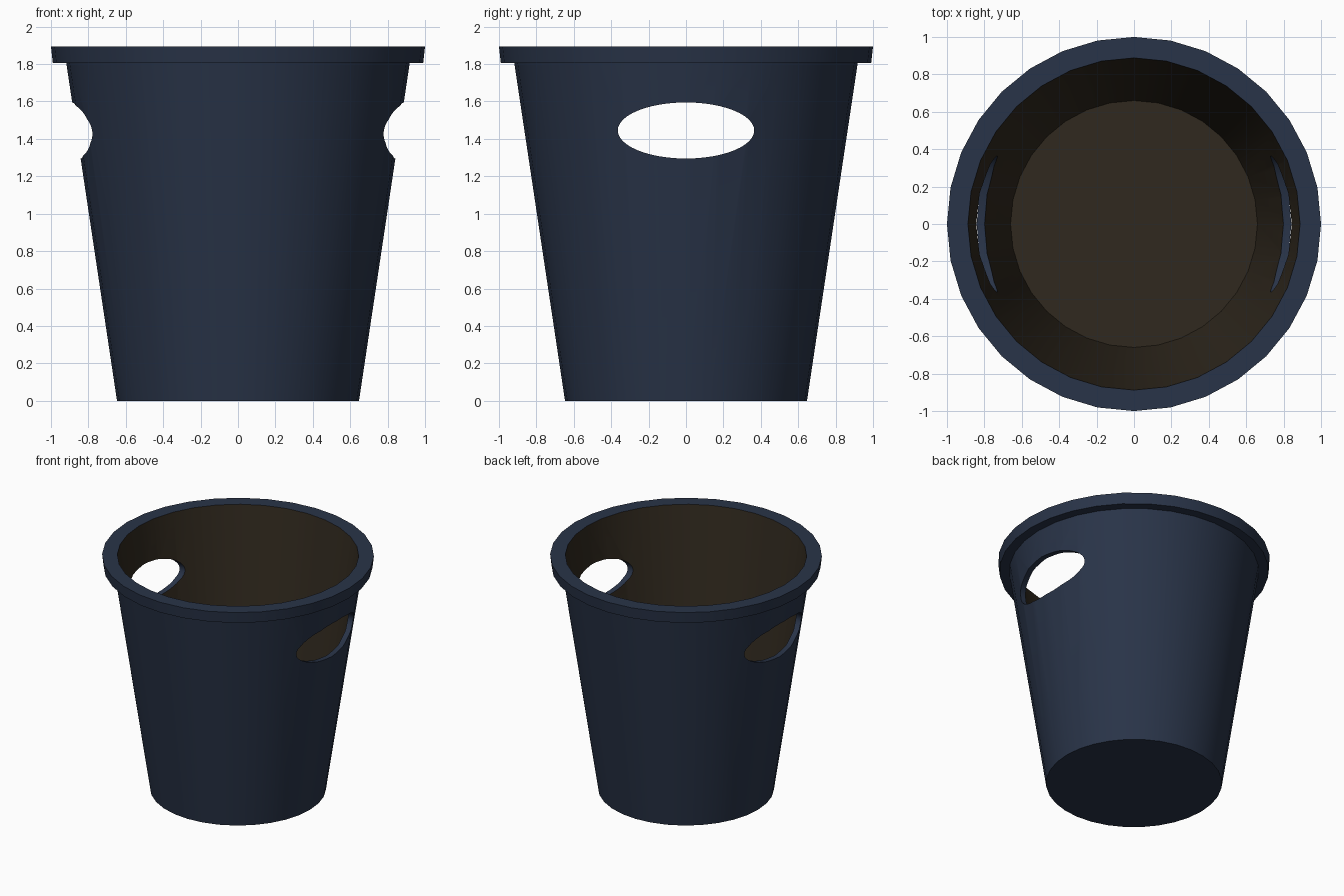
import bpy, bmesh
from math import sin, cos, pi, radians

if "Cube" in bpy.data.objects:
    bpy.data.objects.remove(bpy.data.objects["Cube"])

SIDES = 32


def material(name, color):
    m = bpy.data.materials.new(name)
    m.diffuse_color = color
    m.use_nodes = True
    m.node_tree.nodes["Principled BSDF"].inputs["Base Color"].default_value = m.diffuse_color
    return m


blue = material("navy_plastic", (0.022, 0.034, 0.065, 1))
brown = material("dark_lining", (0.030, 0.022, 0.013, 1))


def new_object(name, bm, mats):
    bmesh.ops.recalc_face_normals(bm, faces=bm.faces)
    mesh = bpy.data.meshes.new(name)
    bm.to_mesh(mesh)
    bm.free()
    for m in mats:
        mesh.materials.append(m)
    obj = bpy.data.objects.new(name, mesh)
    bpy.context.collection.objects.link(obj)
    return obj


# Bin shell: (radius, height) profile from the base, over the rim, to the inner floor
profile = [(0.647, 0), (0.918, 1.805), (0.99, 1.805), (1.0, 1.893),
           (0.888, 1.893), (0.66, 0.36)]
bm = bmesh.new()
rings = [[bm.verts.new((r * cos(2 * pi * i / SIDES), r * sin(2 * pi * i / SIDES), z))
          for i in range(SIDES)] for r, z in profile]
for k in range(len(rings) - 1):
    a, b = rings[k], rings[k + 1]
    for i in range(SIDES):
        j = (i + 1) % SIDES
        f = bm.faces.new((a[i], a[j], b[j], b[i]))
        f.material_index = 1 if k == 4 else 0
bm.faces.new(rings[0])
bm.faces.new(rings[-1]).material_index = 1
bin_shell = new_object("waste_bin", bm, [blue, brown])

# Oval cutter running through both sides for the hand holes
bm = bmesh.new()
ends = [[bm.verts.new((x, 0.365 * cos(2 * pi * i / 48), 1.445 + 0.15 * sin(2 * pi * i / 48)))
         for i in range(48)] for x in (-1.3, 1.3)]
for i in range(48):
    j = (i + 1) % 48
    bm.faces.new((ends[0][i], ends[0][j], ends[1][j], ends[1][i]))
for e in ends:
    bm.faces.new(e)
cutter = new_object("hand_hole_cutter", bm, [blue])
cutter.hide_render = True

# Cut the hand holes, then drop the cutter
mod = bin_shell.modifiers.new("hand_holes", 'BOOLEAN')
mod.operation = 'DIFFERENCE'
mod.solver = 'EXACT'
mod.object = cutter
bpy.context.view_layer.objects.active = bin_shell
bin_shell.select_set(True)
bpy.ops.object.modifier_apply(modifier=mod.name)
bpy.data.objects.remove(cutter)
bpy.ops.object.shade_smooth_by_angle(angle=radians(30))
